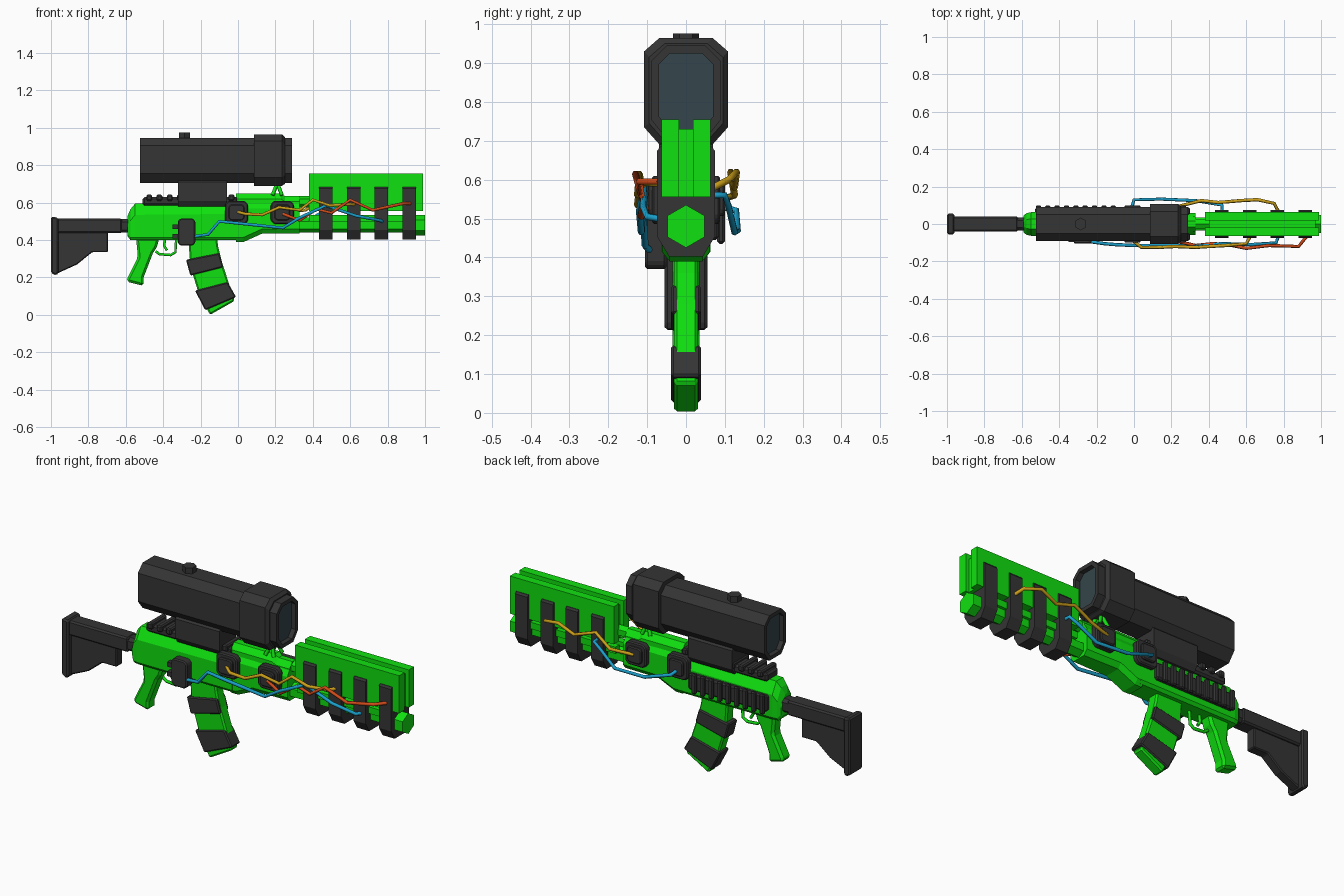
import bpy, bmesh
from mathutils import Vector

if "Cube" in bpy.data.objects:
    bpy.data.objects.remove(bpy.data.objects["Cube"])


def material(name, r, g, b):
    m = bpy.data.materials.new(name)
    m.diffuse_color = (r, g, b, 1)
    m.use_nodes = True
    m.node_tree.nodes["Principled BSDF"].inputs["Base Color"].default_value = m.diffuse_color
    return m


GREEN = material("green", 0.005, 0.75, 0.005)
DARK = material("charcoal", 0.035, 0.035, 0.035)
GLASS = material("glass", 0.035, 0.06, 0.07)
BLUE = material("blue", 0.01, 0.35, 0.6)
RED = material("red", 0.65, 0.07, 0.01)
YELLOW = material("yellow", 0.6, 0.35, 0.01)


def finish(name, bm, mat, bevel=0):
    bmesh.ops.recalc_face_normals(bm, faces=bm.faces)
    me = bpy.data.meshes.new(name)
    bm.to_mesh(me)
    bm.free()
    ob = bpy.data.objects.new(name, me)
    bpy.context.collection.objects.link(ob)
    me.materials.append(mat)
    if bevel:
        mod = ob.modifiers.new("bevel", 'BEVEL')
        mod.width, mod.segments = bevel, 1
    return ob


def skin(rings):
    """Closed solid through matching rings of points; returns bmesh and end caps."""
    bm = bmesh.new()
    vs = [[bm.verts.new(p) for p in r] for r in rings]
    n = len(vs[0])
    for a, b in zip(vs, vs[1:]):
        for i in range(n):
            bm.faces.new((a[i], a[(i + 1) % n], b[(i + 1) % n], b[i]))
    caps = [bm.faces.new(vs[0][::-1]), bm.faces.new(vs[-1])]
    return bm, caps


def octagon(x, w, z0, z1, ct, cb):
    """Chamfered section: half width w, (dy, dz) chamfers at top and bottom."""
    half = [(w - cb[0], z0), (w, z0 + cb[1]), (w, z1 - ct[1]), (w - ct[0], z1)]
    return [(x, y, z) for y, z in half] + [(x, -y, z) for y, z in half[::-1]]


def loft(name, mat, sections, ct=(.02, .02), cb=(.02, .02)):
    return finish(name, skin([octagon(*s, ct, cb) for s in sections])[0], mat)


def slab(name, mat, pts, y0, y1, bevel=0):
    """Side profile in x, z extruded from y0 to y1."""
    return finish(name, skin([[(x, y, z) for x, z in pts] for y in (y0, y1)])[0], mat, bevel)


def box(name, mat, x0, x1, y0, y1, z0, z1, bevel=0):
    return slab(name, mat, [(x0, z0), (x1, z0), (x1, z1), (x0, z1)], y0, y1, bevel)


def hexbar(name, mat, r, x0, x1, z):
    h = r * .866
    yz = [(0, r), (h, r / 2), (h, -r / 2), (0, -r), (-h, -r / 2), (-h, r / 2)]
    return finish(name, skin([[(x, y, z + q) for y, q in yz] for x in (x0, x1)])[0], mat)


def wire(name, mat, pts, r=.009):
    cu = bpy.data.curves.new(name, 'CURVE')
    cu.dimensions = '3D'
    cu.bevel_depth, cu.bevel_resolution, cu.use_fill_caps = r, 1, True
    sp = cu.splines.new('POLY')
    sp.points.add(len(pts) - 1)
    for p, c in zip(sp.points, pts):
        p.co = (*c, 1)
    ob = bpy.data.objects.new(name, cu)
    bpy.context.collection.objects.link(ob)
    cu.materials.append(mat)


# stock
box("butt_beam", DARK, -.97, -.62, -.04, .04, .437, .515, .008)
slab("stock_web", DARK, [(-.97, .45), (-.695, .45), (-.695, .335), (-.78, .335), (-.86, .27), (-.97, .22)],
     -.026, .026, .005)
slab("butt_plate", DARK, [(-1, .525), (-.96, .52), (-.96, .225), (-.972, .21), (-1, .225)], -.055, .055, .008)
loft("stock_tube", DARK, [(-.65, .035, .44, .512), (-.57, .035, .44, .512)], (.015, .015), (.015, .015))

# receiver and handguard
loft("receiver", GREEN, [(-.59, .045, .42, .53), (-.575, .058, .40, .565), (-.55, .063, .40, .595),
                         (.01, .063, .40, .60)], (.035, .06), (.012, .015))
loft("handguard", GREEN, [(-.01, .062, .39, .60), (.03, .062, .39, .60), (.13, .062, .435, .60),
                          (.33, .058, .435, .60)], (.02, .03), (.02, .025))
loft("handguard_top", GREEN, [(-.01, .045, .58, .65), (.23, .045, .58, .65), (.25, .04, .58, .635),
                              (.33, .04, .58, .635)], (.025, .03), (.005, .005))
hexbar("gas_tube", GREEN, .03, .32, .42, .605)

# grip, trigger and guard
slab("pistol_grip", GREEN, [(-.545, .41), (-.42, .41), (-.435, .36), (-.455, .33), (-.505, .2), (-.505, .155),
                            (-.595, .178), (-.59, .2), (-.535, .31)], -.035, .035, .012)
wire("trigger_guard", GREEN, [(-.44, 0, .34), (-.42, 0, .325), (-.36, 0, .32), (-.335, 0, .335), (-.33, 0, .41)], .008)
wire("trigger", GREEN, [(-.39, 0, .41), (-.395, 0, .37), (-.38, 0, .345)], .008)

# magazine with two bands
slab("magazine", GREEN, [(-.267, .43), (-.115, .43), (-.105, .36), (-.085, .28), (-.02, .085), (-.15, .012),
                         (-.225, .13), (-.257, .24)][:4] and
     [(-.267, .43), (-.115, .43), (-.105, .36), (-.085, .28), (-.018, .075), (-.15, 0), (-.215, .13), (-.255, .26)],
     -.031, .031, .008)
slab("upper_band", DARK, [(-.278, .295), (-.10, .33), (-.078, .255), (-.255, .21)], -.038, .038, .006)
slab("lower_band", DARK, [(-.23, .13), (-.055, .175), (-.01, .095), (-.175, .025)], -.038, .038, .006)

# barrel, shroud plates and clamps
hexbar("barrel", GREEN, .04, .32, .97, .48)
hexbar("muzzle", GREEN, .055, .95, 1, .48)
box("shroud_core", GREEN, .40, .97, -.022, .022, .555, .73)
for s in (-1, 1):
    box("shroud_plate", GREEN, .38, .99, s * .018, s * .063, .555, .755)
    box("barrel_strip", GREEN, .38, .95, s * .015, s * .05, .50, .535)
for x in (.47, .62, .765, .915):
    loft("clamp", DARK, [(x - .036, .074, .403, .685), (x + .036, .074, .403, .685)], (.008, .01), (.03, .05))

# top rail and side rail
box("top_rail", DARK, -.51, .0, -.05, .05, .585, .63, .01)
box("side_rail", DARK, -.53, -.07, .055, .085, .445, .53, .008)
for i in range(9):
    x = -.49 + i * .055
    box("top_rail_tooth", DARK, x, x + .03, -.065, .065, .61, .643, .006)
    x = -.525 + i * .05
    box("side_rail_tooth", DARK, x, x + .028, .08, .1, .435, .54, .006)

# scope: mount, hollow tube with lenses, bell, knob
loft("scope_mount", DARK, [(-.32, .07, .58, .72), (-.06, .07, .58, .72)], (.01, .01), (.02, .03))
bm, caps = skin([octagon(x, .09, .705, .945, (.04, .04), (.04, .05)) for x in (-.525, .29)])
bmesh.ops.recalc_face_normals(bm, faces=bm.faces)
bmesh.ops.inset_individual(bm, faces=caps, thickness=.022)
for cap, dx in zip(caps, (.025, -.025)):
    side = bmesh.ops.extrude_face_region(bm, geom=[cap])
    new = [f for f in side["geom"] if isinstance(f, bmesh.types.BMFace)]
    bmesh.ops.translate(bm, vec=Vector((dx, 0, 0)), verts=new[0].verts)
    new[0].material_index = 1
    if cap.is_valid and cap not in new:
        bm.faces.remove(cap)
finish("scope_tube", bm, DARK).data.materials.append(GLASS)
loft("scope_bell", DARK, [(.085, .108, .69, .965), (.235, .108, .69, .965), (.25, .095, .70, .95)],
     (.04, .035), (.04, .045))
bm = bmesh.new()
bmesh.ops.create_cone(bm, cap_ends=True, segments=6, radius1=.034, radius2=.034, depth=.04)
bmesh.ops.translate(bm, vec=(-.285, 0, .956), verts=bm.verts)
finish("scope_knob", bm, DARK)

# front sight posts under the scope
for s in (-1, 1):
    for x in (.185, .235):
        wire("sight_post", GREEN, [(x, s * .035, .64), (.21, s * .015, .705)], .01)


# side modules with a raised inner pad
def chamfered(cx, cz, w, h, c):
    q = [(w, h - c), (w - c, h), (c - w, h), (-w, h - c), (-w, c - h), (c - w, -h), (w - c, -h), (w, c - h)]
    return [(cx + a, cz + b) for a, b in q]


for s in (-1, 1):
    for x in (-.008, .237):
        slab("side_module", DARK, chamfered(x, .548, .062, .062, .018), s * .05, s * .088, .006)
        slab("module_pad", DARK, chamfered(x, .548, .042, .042, .012), s * .08, s * .1, .005)
slab("lower_module", DARK, chamfered(-.275, .443, .047, .073, .015), -.105, -.05, .006)
for z in (.42, .47):
    box("module_pin", DARK, -.35, -.31, -.095, -.065, z - .012, z + .012)

# loose wires
wire("front_yellow_wire", YELLOW, [(0, -.095, .55), (.04, -.125, .54), (.13, -.125, .535), (.22, -.12, .575),
     (.33, -.125, .56), (.4, -.12, .615), (.49, -.115, .585), (.6, -.105, .592), (.62, -.07, .59)])
wire("front_red_wire", RED, [(.24, -.095, .54), (.33, -.115, .505), (.42, -.105, .565), (.5, -.11, .545),
     (.6, -.13, .615), (.72, -.115, .56), (.88, -.12, .595), (.92, -.07, .595)])
wire("front_blue_wire", BLUE, [(-.23, -.095, .42), (-.16, -.105, .43), (-.1, -.11, .50), (0, -.115, .49),
     (.24, -.115, .465), (.33, -.12, .52), (.47, -.105, .585), (.63, -.11, .53), (.76, -.1, .505), (.77, -.07, .5)])
wire("back_blue_wire", BLUE, [(-.01, .095, .53), (.0, .13, .52), (.15, .133, .47), (.33, .125, .465),
     (.42, .11, .53), (.47, .1, .56), (.47, .07, .56)])
wire("back_yellow_wire", YELLOW, [(.24, .095, .55), (.36, .125, .56), (.45, .115, .62), (.57, .125, .58),
     (.66, .13, .62), (.75, .11, .60), (.77, .07, .58)])
